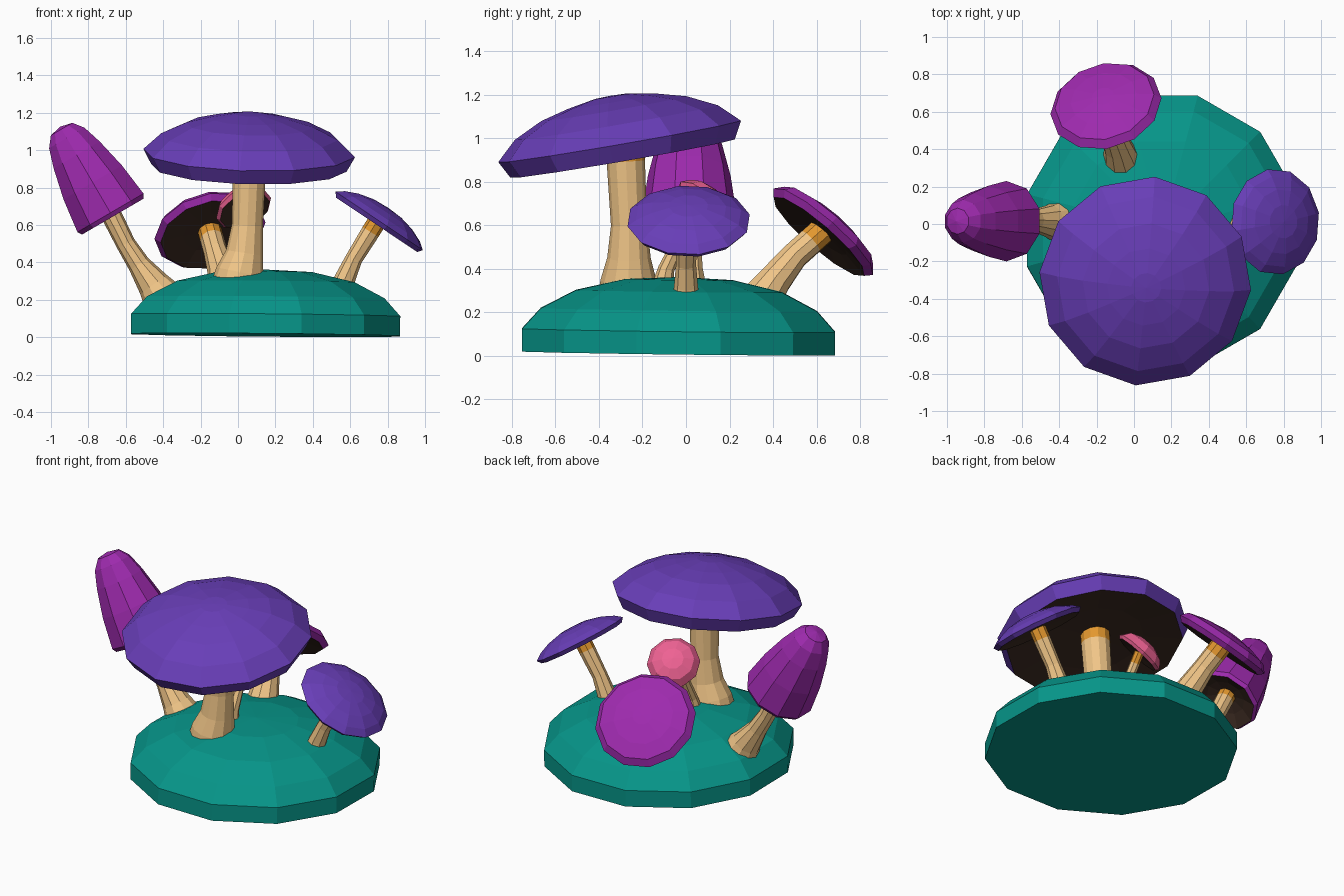
import bpy, bmesh, math
from mathutils import Vector, Matrix

if "Cube" in bpy.data.objects:
    bpy.data.objects.remove(bpy.data.objects["Cube"])


def material(name, rgb):
    m = bpy.data.materials.new(name)
    m.diffuse_color = [(c / 255) ** 2.2 for c in rgb] + [1]
    m.use_nodes = True
    m.node_tree.nodes["Principled BSDF"].inputs["Base Color"].default_value = m.diffuse_color
    return m


TEAL = material("teal", (15, 148, 136))
VIOLET = material("violet", (104, 64, 182))
MAGENTA = material("magenta", (156, 46, 172))
PINK = material("pink", (238, 98, 146))
CREAM = material("cream", (240, 196, 134))
AMBER = material("amber", (226, 150, 50))
BROWN = material("brown", (62, 46, 38))


def skin(name, rings, mats, mat_ids):
    """Join successive point loops (a single point makes a pole) into a closed flat shaded mesh."""
    bm = bmesh.new()
    loops = [[bm.verts.new(p) for p in ring] for ring in rings]
    for a, b, mi in zip(loops, loops[1:], mat_ids):
        n = max(len(a), len(b))
        for i in range(n):
            j = (i + 1) % n
            if len(a) == 1:
                f = bm.faces.new((a[0], b[j], b[i]))
            elif len(b) == 1:
                f = bm.faces.new((a[i], a[j], b[0]))
            else:
                f = bm.faces.new((a[i], a[j], b[j], b[i]))
            f.material_index = mi
    for end in (loops[0], loops[-1]):
        if len(end) > 2:
            bm.faces.new(end)
    bmesh.ops.recalc_face_normals(bm, faces=bm.faces)
    me = bpy.data.meshes.new(name)
    bm.to_mesh(me)
    bm.free()
    for m in mats:
        me.materials.append(m)
    ob = bpy.data.objects.new(name, me)
    bpy.context.collection.objects.link(ob)
    return ob


def circle(center, axis, r, sides, phase=0):
    q = Vector((0, 0, 1)).rotation_difference(Vector(axis))
    if r == 0:
        return [Vector(center)]
    angles = [math.radians(phase) + math.tau * i / sides for i in range(sides)]
    return [Vector(center) + q @ Vector((r * math.cos(a), r * math.sin(a), 0)) for a in angles]


def cap(name, center, axis, under, dome, mat, sides, phase=0):
    """Lathe a cap: hollow brown underside, then rim and dome, as (radius, height) pairs."""
    n = Vector(axis).normalized()
    rings = [circle(Vector(center) + n * h, n, r, sides, phase) for r, h in under + dome]
    ids = [1] * (len(under) - 1) + [0] * len(dome)
    return skin(name, rings, (mat, BROWN), ids)


def stem(name, path, sides=10):
    """Tapering stem through (x, y, z, radius) points, with an amber collar at the top."""
    pts = [Vector(p[:3]) for p in path]
    top_dir = (pts[-1] - pts[-2]).normalized()
    rings = []
    for i, p in enumerate(pts):
        t = (pts[min(i + 1, len(pts) - 1)] - pts[max(i - 1, 0)]).normalized()
        rings.append(circle(p, t, path[i][3], sides))
    # the collar is the last short stretch of the stem
    r = path[-1][3]
    rings.insert(-1, circle(pts[-1] - top_dir * 0.07, top_dir, r, sides))
    rings[-1] = circle(pts[-1], top_dir, r, sides)
    return skin(name, rings, (CREAM, AMBER), [0] * (len(rings) - 2) + [1])


# mossy mound, twelve sided and very slightly tipped
mound_profile = [(0.745, 0), (0.745, 0.105), (0.657, 0.2), (0.49, 0.285), (0.255, 0.338), (0, 0.35)]
mound = skin("mound", [circle((0, 0, h), (0, 0, 1), r, 12, 15) for r, h in mound_profile],
             (TEAL,), [0] * 5)
mound.matrix_world = (Matrix.Translation((0.147, -0.035, 0.012))
                      @ Matrix.Rotation(-0.012, 4, 'X') @ Matrix.Rotation(0.009, 4, 'Y'))

# large front mushroom
cap("large_cap", (0.06, -0.305, 0.985), (0.025, -0.17, 0.985),
    [(0, -0.03), (0.3, -0.045), (0.525, -0.08)],
    [(0.568, 0), (0.475, 0.088), (0.34, 0.153), (0.21, 0.187), (0.08, 0.211), (0, 0.214)],
    VIOLET, 12, -5)
stem("large_stem", [(0, -0.26, 0.27, 0.145), (0.01, -0.265, 0.35, 0.128), (0.035, -0.262, 0.45, 0.1),
                    (0.05, -0.262, 0.6, 0.083), (0.064, -0.28, 0.965, 0.088)], 12)

# small right mushroom
cap("right_cap", (0.755, 0.012, 0.622), (0.556, 0, 0.831),
    [(0, -0.005), (0.15, -0.012), (0.265, -0.025)],
    [(0.285, 0), (0.245, 0.03), (0.175, 0.06), (0.09, 0.08), (0, 0.085)],
    VIOLET, 12, 10)
stem("right_stem", [(0.55, 0, 0.25, 0.064), (0.575, 0, 0.32, 0.055), (0.62, 0, 0.42, 0.046),
                    (0.745, 0.005, 0.622, 0.05)], 8)

# tall bell shaped mushroom on the left
cap("bell_cap", (-0.676, 0.015, 0.655), (-0.504, 0, 0.864),
    [(0, 0.06), (0.12, 0.03), (0.2, -0.012)],
    [(0.215, 0.012), (0.19, 0.2), (0.15, 0.37), (0.115, 0.475), (0.07, 0.53), (0, 0.545)],
    MAGENTA, 10, 18)
stem("bell_stem", [(-0.38, 0.01, 0.18, 0.125), (-0.45, 0.015, 0.28, 0.088), (-0.53, 0.02, 0.39, 0.06),
                   (-0.6, 0.02, 0.5, 0.052), (-0.71, 0.015, 0.72, 0.055)])

# back mushroom tipped away
cap("back_cap", (-0.15, 0.63, 0.57), (-0.2, 0.64, 0.74),
    [(0, -0.002), (0.15, -0.01), (0.275, -0.03)],
    [(0.303, 0), (0.27, 0.04), (0.18, 0.065), (0.06, 0.082), (0, 0.084)],
    MAGENTA, 12, 5)
stem("back_stem", [(-0.065, 0.34, 0.25, 0.1), (-0.085, 0.41, 0.35, 0.078), (-0.12, 0.5, 0.46, 0.064),
                   (-0.152, 0.625, 0.572, 0.064)])

# little pink mushroom in the middle
cap("pink_cap", (0.03, 0.085, 0.69), (-0.35, 0.62, 0.7),
    [(0, 0.0), (0.08, -0.005), (0.142, -0.018)],
    [(0.158, 0), (0.125, 0.045), (0.065, 0.072), (0, 0.08)],
    PINK, 10, 0)
stem("pink_stem", [(0.02, -0.11, 0.3, 0.055), (0.025, -0.09, 0.4, 0.038), (0.03, -0.03, 0.53, 0.03),
                   (0.03, 0.085, 0.692, 0.03)], 8)
